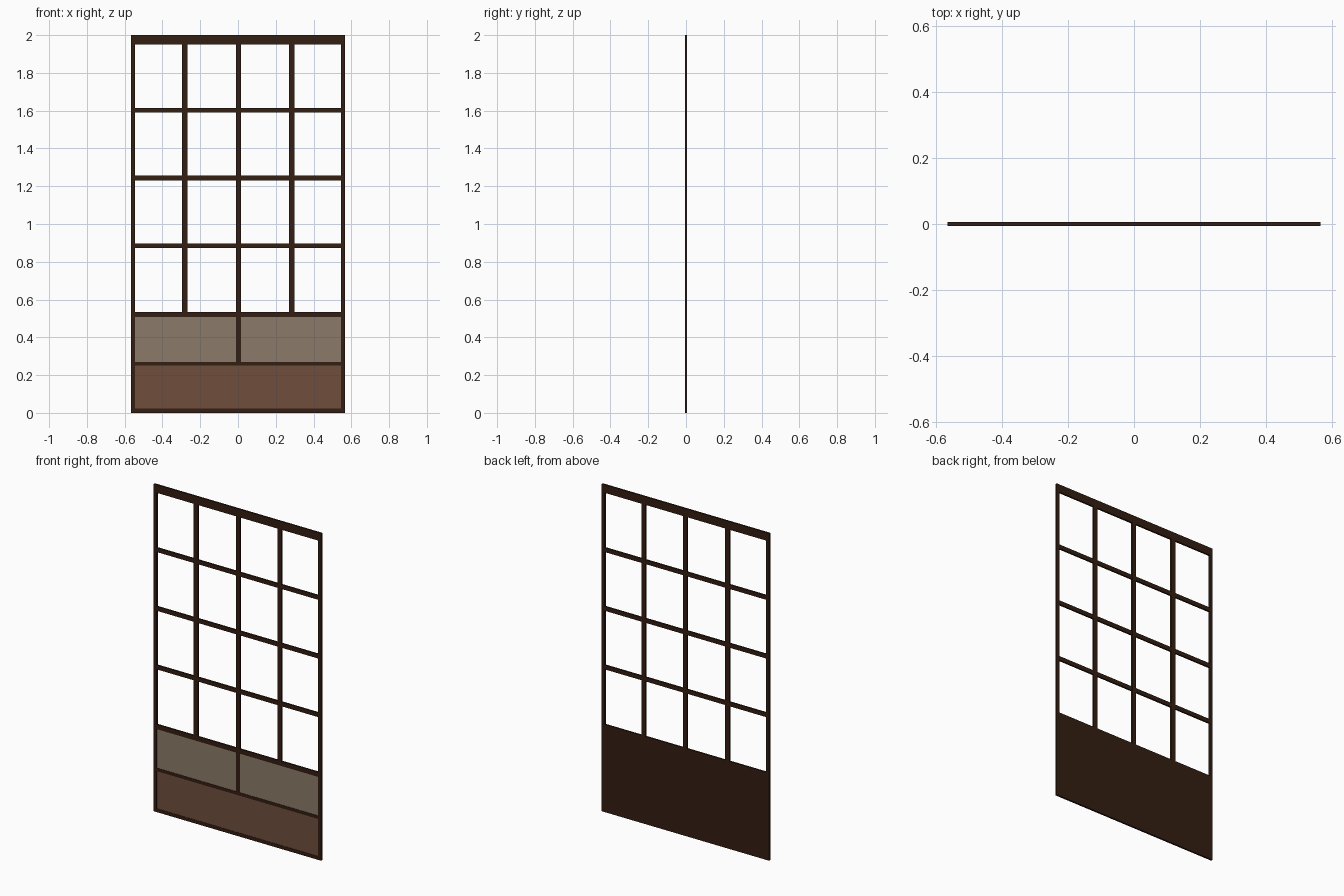
import bpy

if "Cube" in bpy.data.objects:
    bpy.data.objects.remove(bpy.data.objects["Cube"])


def material(name, rgb):
    m = bpy.data.materials.new(name)
    m.diffuse_color = (*rgb, 1.0)
    m.use_nodes = True
    m.node_tree.nodes["Principled BSDF"].inputs["Base Color"].default_value = m.diffuse_color
    return m


DARK = material("dark_wood", (0.034, 0.013, 0.006))
TAN = material("tan_panel", (0.26, 0.195, 0.14))
BROWN = material("brown_panel", (0.16, 0.077, 0.048))


def box(name, x0, x1, y0, y1, z0, z1, mat=DARK):
    bpy.ops.mesh.primitive_cube_add(
        size=1, location=((x0 + x1) / 2, (y0 + y1) / 2, (z0 + z1) / 2))
    ob = bpy.context.object
    ob.name = name
    ob.scale = (x1 - x0, y1 - y0, z1 - z0)
    bpy.ops.object.transform_apply(location=False, rotation=False, scale=True)
    ob.data.materials.append(mat)
    return ob


W = 0.566        # half width
IN = W - 0.02    # inner edge of the stiles
D = 0.0055       # half depth of the frame
M = 0.005        # half depth of the glazing bars

# Outer frame
box("left_stile", -W, -IN, -D, D, 0, 2)
box("right_stile", IN, W, -D, D, 0, 2)
box("top_rail", -IN, IN, -D, D, 1.951, 2)
box("middle_rail", -IN, IN, -D, D, 0.507, 0.535)
box("lower_rail", -IN, IN, -D, D, 0.25, 0.27)
box("bottom_rail", -IN, IN, -D, D, 0, 0.022)

# Open lattice: three uprights and three cross bars
for name, x0, x1 in (("left", -0.297, -0.267), ("centre", -0.010, 0.017),
                     ("right", 0.271, 0.298)):
    box(name + "_upright", x0, x1, -D, D, 0.535, 1.951)
for i, z in enumerate((0.885, 1.243, 1.602)):
    box(f"cross_bar_{i + 1}", -IN, IN, -M, M, z - 0.013, z + 0.013)

# Divider between the two upper panels
box("panel_divider", -0.010, 0.017, -D, D, 0.27, 0.507)

# Solid dark backing, flush with the rear of the frame
box("upper_backing", -IN, IN, 0.0, D, 0.27, 0.507)
box("lower_backing", -IN, IN, 0.0, D, 0.022, 0.25)

# Coloured panels on the front
box("upper_panel_left", -IN, -0.010, -0.004, 0.0, 0.27, 0.507, TAN)
box("upper_panel_right", 0.017, IN, -0.004, 0.0, 0.27, 0.507, TAN)
box("lower_panel", -IN, IN, -0.004, 0.0, 0.022, 0.25, BROWN)
